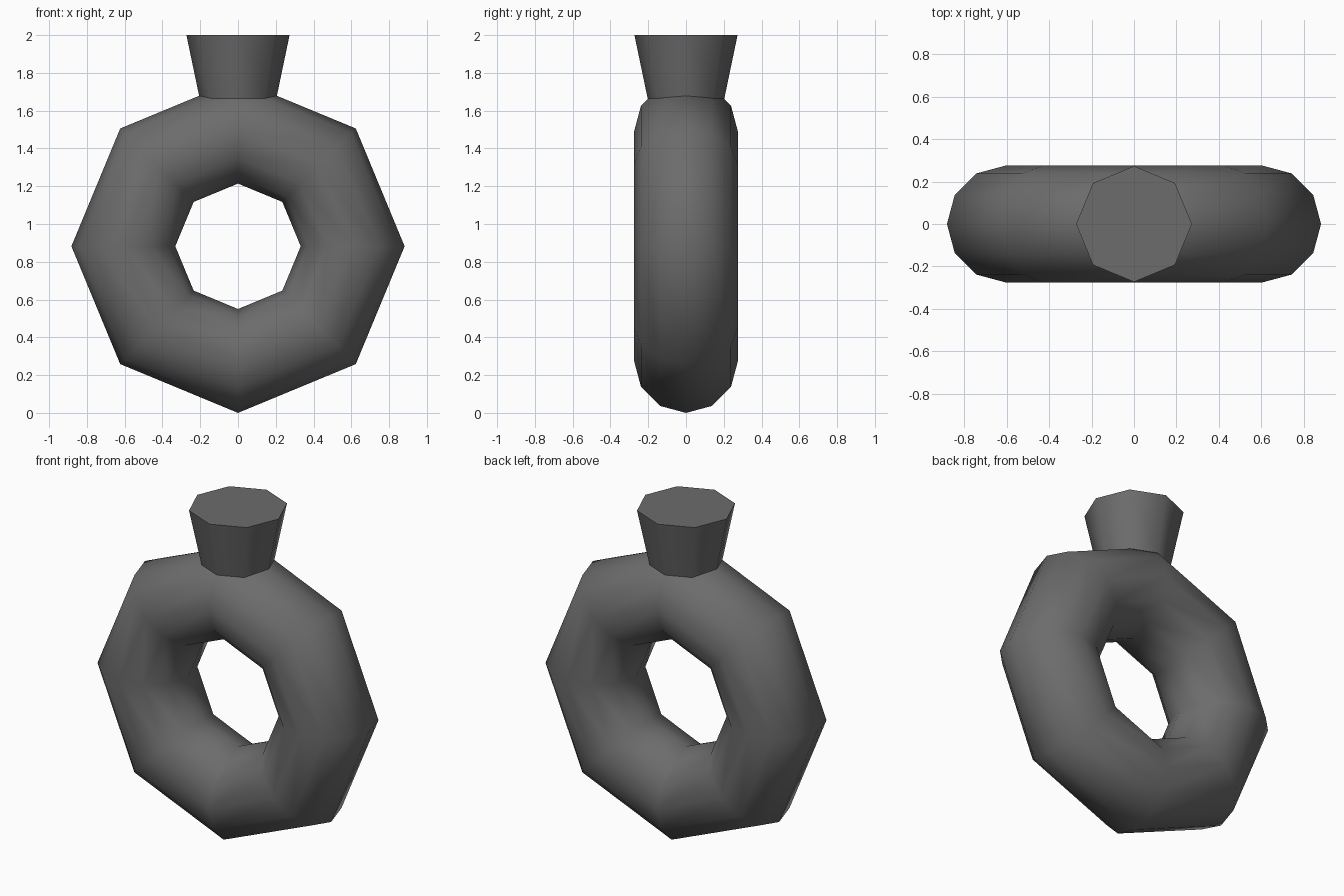
import bpy
import math

if "Cube" in bpy.data.objects:
    bpy.data.objects.remove(bpy.data.objects["Cube"])

grey = bpy.data.materials.new("dark_grey")
grey.diffuse_color = (0.15, 0.15, 0.15, 1.0)
grey.use_nodes = True
grey.node_tree.nodes["Principled BSDF"].inputs["Base Color"].default_value = grey.diffuse_color


def finish(name):
    obj = bpy.context.object
    obj.name = name
    bpy.ops.object.transform_apply(location=False, rotation=True, scale=True)
    obj.data.materials.append(grey)
    bpy.ops.object.shade_smooth_by_angle(angle=math.radians(60))
    return obj


# Upright eight-sided ring standing on the ground
bpy.ops.mesh.primitive_torus_add(
    major_segments=8, minor_segments=12,
    major_radius=0.607, minor_radius=0.275,
    location=(0, 0, 0.882), rotation=(math.radians(90), 0, 0))
finish("ring_body")

# Flared eight-sided neck sunk into the top of the ring
z0, z1 = 1.665, 2.0
bpy.ops.mesh.primitive_cone_add(
    vertices=8, radius1=0.203, radius2=0.273, depth=z1 - z0,
    location=(0, 0, (z0 + z1) / 2))
finish("neck")
